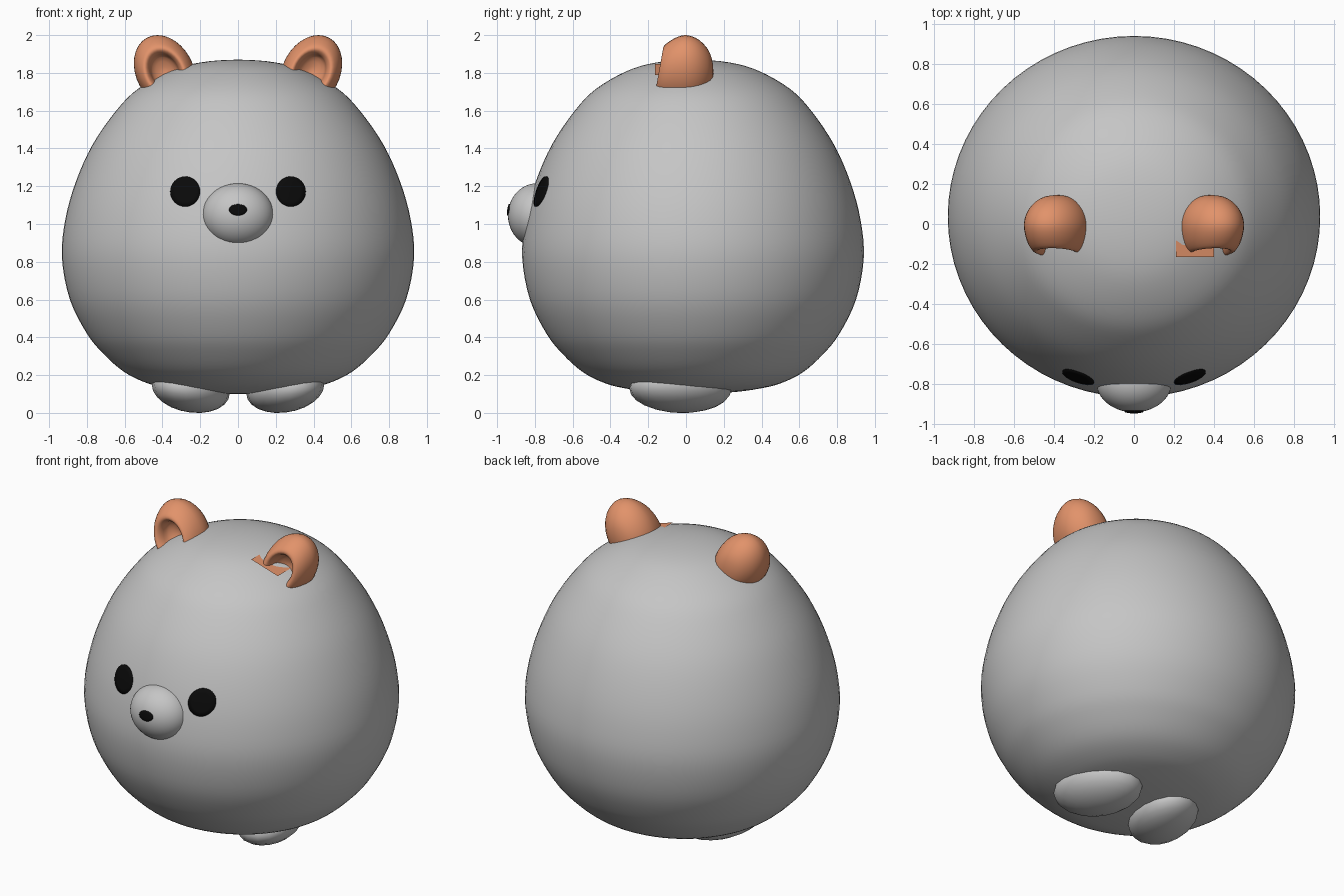
import bpy, bmesh, math
from mathutils import Vector

if "Cube" in bpy.data.objects:
    bpy.data.objects.remove(bpy.data.objects["Cube"])


def material(name, rgb):
    m = bpy.data.materials.new(name)
    m.diffuse_color = (*rgb, 1.0)
    m.use_nodes = True
    m.node_tree.nodes["Principled BSDF"].inputs["Base Color"].default_value = m.diffuse_color
    return m


GREY = material("grey", (0.56, 0.56, 0.56))
ORANGE = material("orange", (0.76, 0.29, 0.145))
BLACK = material("black", (0.003, 0.003, 0.003))


def make(name, bm, mat, smooth=True):
    bmesh.ops.remove_doubles(bm, verts=bm.verts, dist=1e-5)
    bmesh.ops.recalc_face_normals(bm, faces=bm.faces)
    me = bpy.data.meshes.new(name)
    bm.to_mesh(me)
    bm.free()
    me.materials.append(mat)
    for p in me.polygons:
        p.use_smooth = smooth
    ob = bpy.data.objects.new(name, me)
    bpy.context.collection.objects.link(ob)
    return ob


def curve(pts, steps):
    """Catmull-Rom samples through (radius, height) points, flat at both poles."""
    def flip(p):
        return (-p[0], p[1])
    p = [Vector(q) for q in [flip(pts[1])] + pts + [flip(pts[-2])]]
    out = []
    for i in range(1, len(p) - 2):
        a, b, c, d = p[i - 1:i + 3]
        for s in range(steps):
            t = s / steps
            out.append(0.5 * (2 * b + (c - a) * t + (2 * a - 5 * b + 4 * c - d) * t * t
                              + (3 * b - a - 3 * c + d) * t ** 3))
    return out + [p[-2]]


def skin_rings(bm, rings):
    """Join rings of points; equal points at the poles merge later."""
    vs = [[bm.verts.new(q) for q in r] for r in rings]
    n = len(vs[0])
    for a, b in zip(vs, vs[1:]):
        for i in range(n):
            j = (i + 1) % n
            bm.faces.new((a[i], a[j], b[j], b[i]))
    bmesh.ops.remove_doubles(bm, verts=bm.verts, dist=1e-5)


def angles(n):
    return [2 * math.pi * i / n for i in range(n)]


# Body: egg turned around a vertical axis, slightly shallower in depth
BODY_Y, DEPTH = 0.037, 0.97
profile = curve([(0, .10), (.2, .108), (.36, .128), (.48, .157), (.6, .215), (.71, .31),
                 (.8, .42), (.89, .6), (.932, .82), (.915, 1.02), (.86, 1.22), (.77, 1.42),
                 (.645, 1.6), (.53, 1.715), (.36, 1.81), (.2, 1.855), (0, 1.87)], 4)
bm = bmesh.new()
skin_rings(bm, [[(r * math.cos(a), BODY_Y + DEPTH * r * math.sin(a), z) for a in angles(72)]
                for r, z in profile])
make("body", bm, GREY)


def body_front(x, z):
    for (r0, z0), (r1, z1) in zip(profile, profile[1:]):
        if z0 <= z <= z1:
            r = r0 + (r1 - r0) * (z - z0) / (z1 - z0)
            return BODY_Y - DEPTH * math.sqrt(r * r - x * x)


# Muzzle
MC, MR = Vector((0, -.79, 1.047)), Vector((.19, .153, .168))
bm = bmesh.new()
bmesh.ops.create_uvsphere(bm, u_segments=40, v_segments=24, radius=1)
for v in bm.verts:
    v.co = Vector(c * r for c, r in zip(v.co, MR)) + MC
make("muzzle", bm, GREY)


def muzzle_front(x, z):
    return MC.y - MR.y * math.sqrt(1 - (x / MR.x) ** 2 - ((z - MC.z) / MR.z) ** 2)


# Eyes and nose: thin plates hugging the surface below
def plate(name, cx, cz, rx, rz, front):
    bm = bmesh.new()
    rings = []
    for f, lift in ((0, .006), (.33, .006), (.67, .006), (1, .005), (1, -.003)):
        ring = []
        for a in angles(32):
            x, z = cx + f * rx * math.cos(a), cz + f * rz * math.sin(a)
            ring.append((x, front(x, z) - lift, z))
        rings.append(ring)
    skin_rings(bm, rings)
    make(name, bm, BLACK)


for side, s in (("left", -1), ("right", 1)):
    plate(side + "_eye", s * .28, 1.172, .079, .08, body_front)
plate("nose", 0, 1.075, .048, .03, muzzle_front)

# Ears: rounded cup turned around the front-back axis, leaning outwards
ear = curve([(0, .145), (.5, .128), (.86, .072), (1, 0), (.92, -.075), (.76, -.122),
             (.62, -.132), (.5, -.105), (.4, -.055), (0, -.025)], 3)
for side, s in (("left", -1), ("right", 1)):
    bm = bmesh.new()
    rings = []
    for r, y in ear:
        ring = []
        for a in angles(32):
            x, z = .16 * r * math.cos(a), .195 * r * math.sin(a)
            tilt = .18 * (z - .06) if y < 0 else 0
            ring.append((s * (.387 + x + .2 * z), y + tilt * min(1, -y / .1), 1.805 + z))
        rings.append(ring)
    skin_rings(bm, rings)
    make(side + "_ear", bm, ORANGE)

# Small flat flap under the right ear only
bm = bmesh.new()
bm.faces.new([bm.verts.new(q) for q in ((.21, -.165, 1.847), (.40, -.165, 1.79),
                                        (.40, .06, 1.79), (.21, .06, 1.847))])
make("ear_flap", bm, ORANGE, False)

# Feet: flattened ovals, toes turned out, outer edge raised
for side, s in (("left", -1), ("right", 1)):
    bm = bmesh.new()
    bmesh.ops.create_uvsphere(bm, u_segments=18, v_segments=12, radius=1)
    c, sn = math.cos(math.radians(20)), math.sin(math.radians(20))
    for v in bm.verts:
        x, y, z = v.co.x * .195, v.co.y * .28, v.co.z * .125
        x, y = x * c - y * sn, x * sn + y * c
        v.co = (s * (.25 + x), -.03 + y, .128 + z + .11 * x)
    low = min(v.co.z for v in bm.verts)
    for v in bm.verts:
        v.co.z -= low
    make(side + "_foot", bm, GREY)
